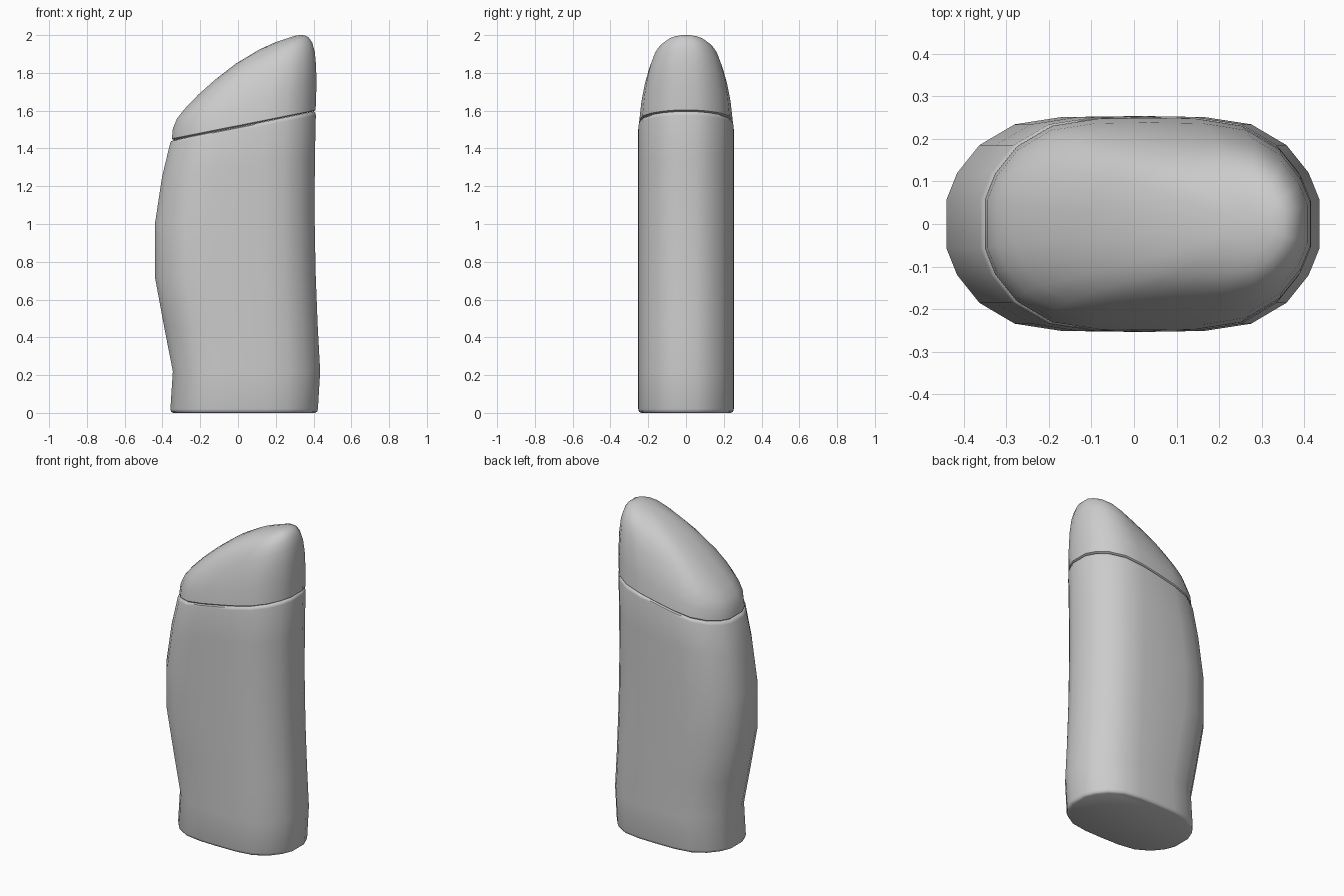
import bpy, bmesh, math

HALF = 0.253
# rounded end of the oval section: (distance in from the tip, half depth)
END = [(0.0, 0.058), (0.025, 0.12), (0.077, 0.185), (0.16, 0.234), (0.27, 0.251)]


def section(xl, zl, xr, zr, w):
    """Oval ring lying in the tilted plane from the left tip to the right tip."""
    s = w / HALF
    mid = (xl + xr) / 2
    upper = [(xr - d * s, y * s) for d, y in END]
    upper.append((mid, w))
    upper += [(xl + d * s, y * s) for d, y in reversed(END)]
    ring = upper + [(x, -y) for x, y in reversed(upper)]
    return [(x, y, zl + (zr - zl) * (x - xl) / (xr - xl)) for x, y in ring]


def loft(name, rings):
    bm = bmesh.new()
    loops = [[bm.verts.new(p) for p in section(*r)] for r in rings]
    for a, b in zip(loops, loops[1:]):
        n = len(a)
        for i in range(n):
            j = (i + 1) % n
            bm.faces.new((a[i], a[j], b[j], b[i]))
    bm.faces.new(loops[0][::-1])
    bm.faces.new(loops[-1])
    bmesh.ops.recalc_face_normals(bm, faces=bm.faces[:])
    mesh = bpy.data.meshes.new(name)
    bm.to_mesh(mesh)
    bm.free()
    obj = bpy.data.objects.new(name, mesh)
    bpy.context.collection.objects.link(obj)
    bpy.ops.object.select_all(action='DESELECT')
    obj.select_set(True)
    bpy.context.view_layer.objects.active = obj
    bpy.ops.object.shade_smooth_by_angle(angle=math.radians(50))
    return obj


# Bottle body: left x, left z, right x, right z, half depth
loft("bottle_body", [
    (-0.342, 0.000, 0.408, 0.000, 0.238),
    (-0.354, 0.006, 0.419, 0.006, 0.249),
    (-0.358, 0.020, 0.423, 0.020, 0.253),
    (-0.345, 0.220, 0.435, 0.220, 0.253),
    (-0.390, 0.450, 0.422, 0.460, 0.253),
    (-0.440, 0.720, 0.411, 0.740, 0.253),
    (-0.440, 1.000, 0.405, 1.060, 0.253),
    (-0.402, 1.250, 0.407, 1.350, 0.253),
    (-0.360, 1.425, 0.412, 1.575, 0.253),
    (-0.354, 1.438, 0.409, 1.590, 0.250),
    (-0.343, 1.443, 0.400, 1.595, 0.240),
])

# Slanted cap, resting on the tilted shoulder
loft("cap", [
    (-0.340, 1.444, 0.400, 1.596, 0.240),
    (-0.350, 1.452, 0.411, 1.603, 0.249),
    (-0.345, 1.505, 0.415, 1.720, 0.238),
    (-0.322, 1.560, 0.414, 1.830, 0.219),
    (-0.280, 1.612, 0.407, 1.910, 0.198),
    (-0.210, 1.685, 0.393, 1.960, 0.176),
    (-0.120, 1.765, 0.374, 1.988, 0.148),
    (-0.010, 1.850, 0.352, 1.999, 0.115),
    (0.110, 1.922, 0.328, 2.000, 0.070),
    (0.200, 1.963, 0.300, 1.996, 0.030),
])
